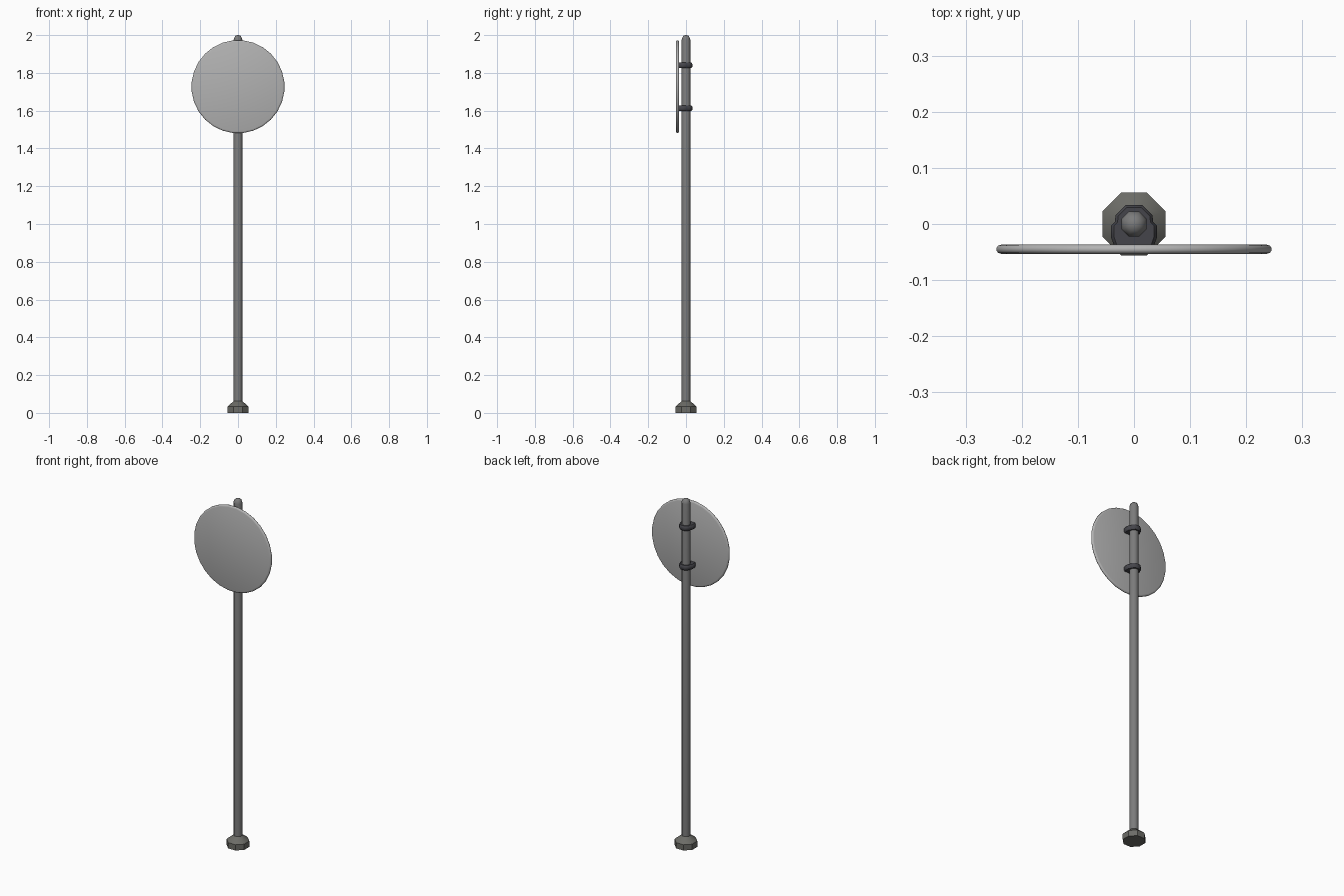
import bpy, bmesh, math
from mathutils import Matrix

if "Cube" in bpy.data.objects:
    bpy.data.objects.remove(bpy.data.objects["Cube"])


def material(name, rgb):
    m = bpy.data.materials.new(name)
    m.diffuse_color = (*rgb, 1)
    m.use_nodes = True
    m.node_tree.nodes["Principled BSDF"].inputs["Base Color"].default_value = m.diffuse_color
    return m


def finish(name, bm, mat, angle):
    bmesh.ops.recalc_face_normals(bm, faces=bm.faces)
    me = bpy.data.meshes.new(name)
    bm.to_mesh(me)
    bm.free()
    me.materials.append(mat)
    ob = bpy.data.objects.new(name, me)
    bpy.context.collection.objects.link(ob)
    bpy.ops.object.select_all(action='DESELECT')
    ob.select_set(True)
    bpy.context.view_layer.objects.active = ob
    bpy.ops.object.shade_smooth_by_angle(angle=math.radians(angle))
    return ob


def skin(rings):
    """Join equal-length rings of points and cap both ends."""
    bm = bmesh.new()
    vs = [[bm.verts.new(p) for p in ring] for ring in rings]
    n = len(vs[0])
    for a, b in zip(vs, vs[1:]):
        for i in range(n):
            j = (i + 1) % n
            bm.faces.new((a[i], a[j], b[j], b[i]))
    bm.faces.new(vs[0][::-1])
    bm.faces.new(vs[-1])
    return bm


def lathe(profile, sides):
    """Polygonal lathe; radii are measured to the flat sides."""
    k = 1 / math.cos(math.pi / sides)
    angles = [(i + 0.5) * 2 * math.pi / sides for i in range(sides)]
    return skin([[(r * k * math.cos(a), r * k * math.sin(a), z) for a in angles]
                 for r, z in profile])


steel = material("steel", (0.2, 0.2, 0.2))
dark = material("dark_metal", (0.06, 0.06, 0.07))
foot = material("foot_grey", (0.15, 0.15, 0.135))
plate = material("plate_grey", (0.45, 0.45, 0.45))

# Pole with a domed top
finish("pole", lathe([(0.0225, 0.02), (0.0225, 1.976), (0.019, 1.989),
                      (0.012, 1.997), (0.004, 2.0)], 8), steel, 50)

# Tapered foot
finish("foot", lathe([(0.056, 0), (0.056, 0.033), (0.047, 0.042),
                      (0.03, 0.056), (0.0225, 0.063)], 8), foot, 40)

# Round sign plate with rounded rim, turned to face the front
bm = lathe([(0.236, -0.0085), (0.242, -0.0065), (0.245, -0.0025),
            (0.245, 0.0025), (0.242, 0.0065), (0.236, 0.0085)], 28)
bm.transform(Matrix.Translation((0, -0.045, 1.727)) @ Matrix.Rotation(math.pi / 2, 4, 'X'))
finish("sign_plate", bm, plate, 50)

# Two clamps wrapping the pole and reaching the plate
half = [(0.015, 0.034), (0.033, 0.016), (0.034, 0.004), (0.041, -0.003),
        (0.041, -0.024), (0.036, -0.037)]
outline = half + [(-x, y) for x, y in reversed(half)]
for name, z in (("upper_clamp", 1.84), ("lower_clamp", 1.613)):
    bm = skin([[(x * s, y * (s if y > 0 else 1), z + dz) for x, y in outline]
               for s, dz in ((0.86, -0.014), (1, -0.007), (1, 0.007), (0.86, 0.014))])
    finish(name, bm, dark, 40)
